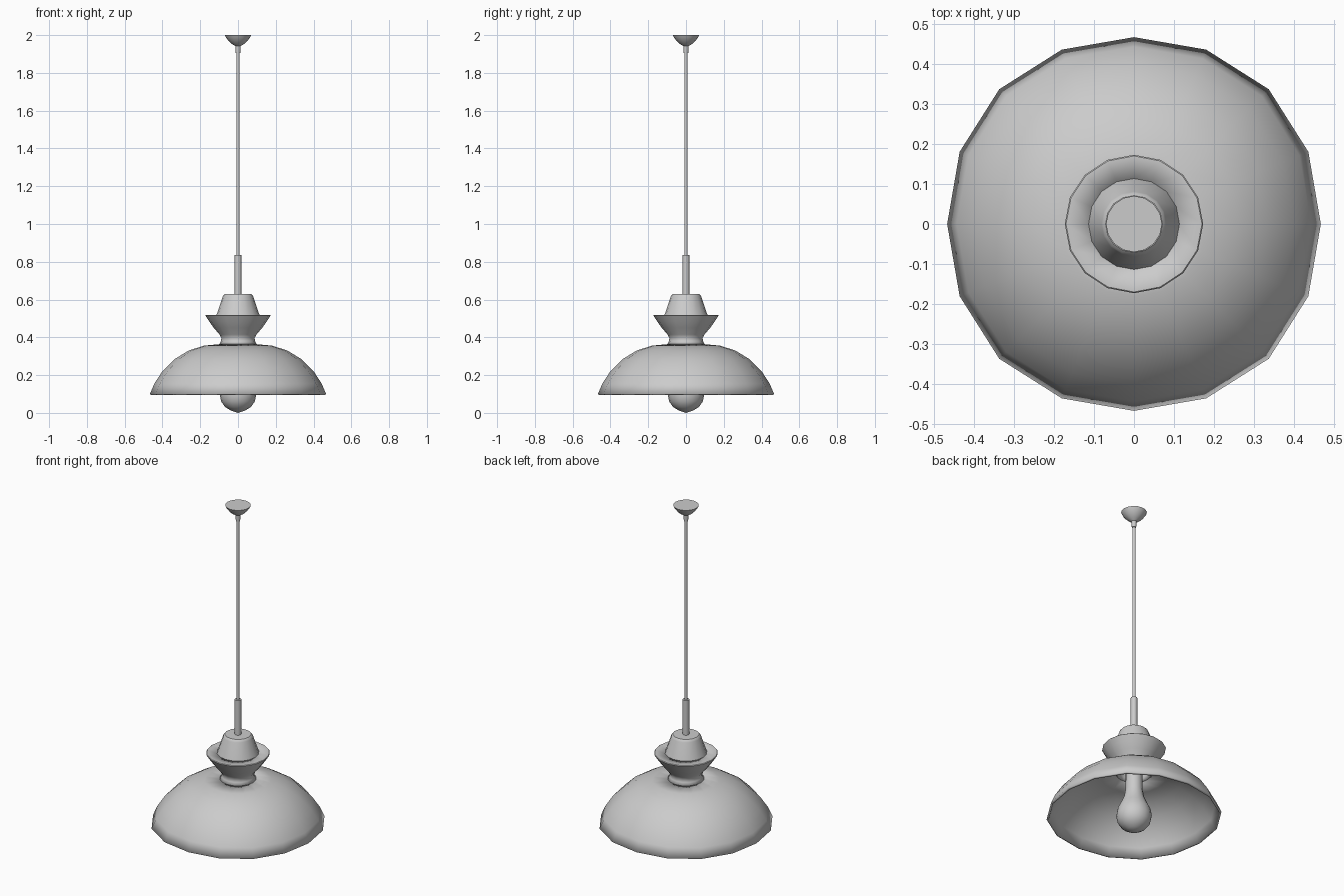
import bpy, bmesh, math

if "Cube" in bpy.data.objects:
    bpy.data.objects.remove(bpy.data.objects["Cube"])


def lathe(name, profile, sides=16, angle=40, bulge=0.0, thickness=0.0):
    """Revolve (radius, z) points about z; radius 0 makes a pole.
    bulge widens the diagonals slightly, thickness makes a shell."""
    bm = bmesh.new()
    rings = []
    for r, z in profile:
        if r == 0:
            rings.append([bm.verts.new((0, 0, z))] * sides)
            continue
        ring = []
        for i in range(sides):
            a = math.tau * i / sides
            k = r * (1 + bulge * (1 - math.cos(4 * a)) / 2)
            ring.append(bm.verts.new((k * math.cos(a), k * math.sin(a), z)))
        rings.append(ring)
    # profiles run upward, so this winding faces outward
    for a, b in zip(rings, rings[1:]):
        for i in range(sides):
            j = (i + 1) % sides
            quad = list(dict.fromkeys((a[i], a[j], b[j], b[i])))
            if len(quad) > 2:
                bm.faces.new(quad)
    bm.normal_update()
    mesh = bpy.data.meshes.new(name)
    bm.to_mesh(mesh)
    bm.free()
    obj = bpy.data.objects.new(name, mesh)
    bpy.context.collection.objects.link(obj)
    if thickness:
        mod = obj.modifiers.new("Shell", 'SOLIDIFY')
        mod.thickness = thickness
        mod.offset = -1
    bpy.ops.object.select_all(action='DESELECT')
    obj.select_set(True)
    bpy.context.view_layer.objects.active = obj
    bpy.ops.object.shade_smooth_by_angle(angle=math.radians(angle))
    return obj


# Dome shade: an open shell with a hole under the collar
lathe("shade", [(0.467, 0.099), (0.443, 0.155), (0.40, 0.221), (0.335, 0.285),
                (0.26, 0.331), (0.18, 0.356), (0.095, 0.364)],
      bulge=0.02, thickness=0.012)

# Flared hollow collar with a flat top
lathe("collar", [(0.10, 0.362), (0.090, 0.38), (0.088, 0.397),
                 (0.098, 0.415), (0.128, 0.45), (0.153, 0.485),
                 (0.173, 0.516), (0.170, 0.519), (0.113, 0.519)],
      bulge=0.005, thickness=0.008)

# Tapered cap above the collar
lathe("cap", [(0.115, 0.515), (0.081, 0.615), (0.078, 0.622),
              (0.071, 0.629), (0, 0.629)], bulge=0.01)

# Stem, cable and ceiling fitting
lathe("stem", [(0.018, 0.628), (0.018, 0.837), (0, 0.837)])
lathe("cable", [(0.009, 0.837), (0.009, 1.905)], 8, 50)
lathe("cable_grip", [(0, 1.905), (0.012, 1.905), (0.014, 1.945)])
lathe("ceiling_rose", [(0.014, 1.942), (0.032, 1.953),
                       (0.051, 1.97), (0.064, 1.988), (0.07, 2.0), (0, 2.0)])

# Light bulb reaching up into the collar
lathe("bulb", [(0, 0.0), (0.037, 0.012), (0.068, 0.031), (0.089, 0.06),
               (0.097, 0.097), (0.09, 0.137), (0.072, 0.175), (0.055, 0.215),
               (0.047, 0.26), (0.045, 0.37), (0, 0.37)])
